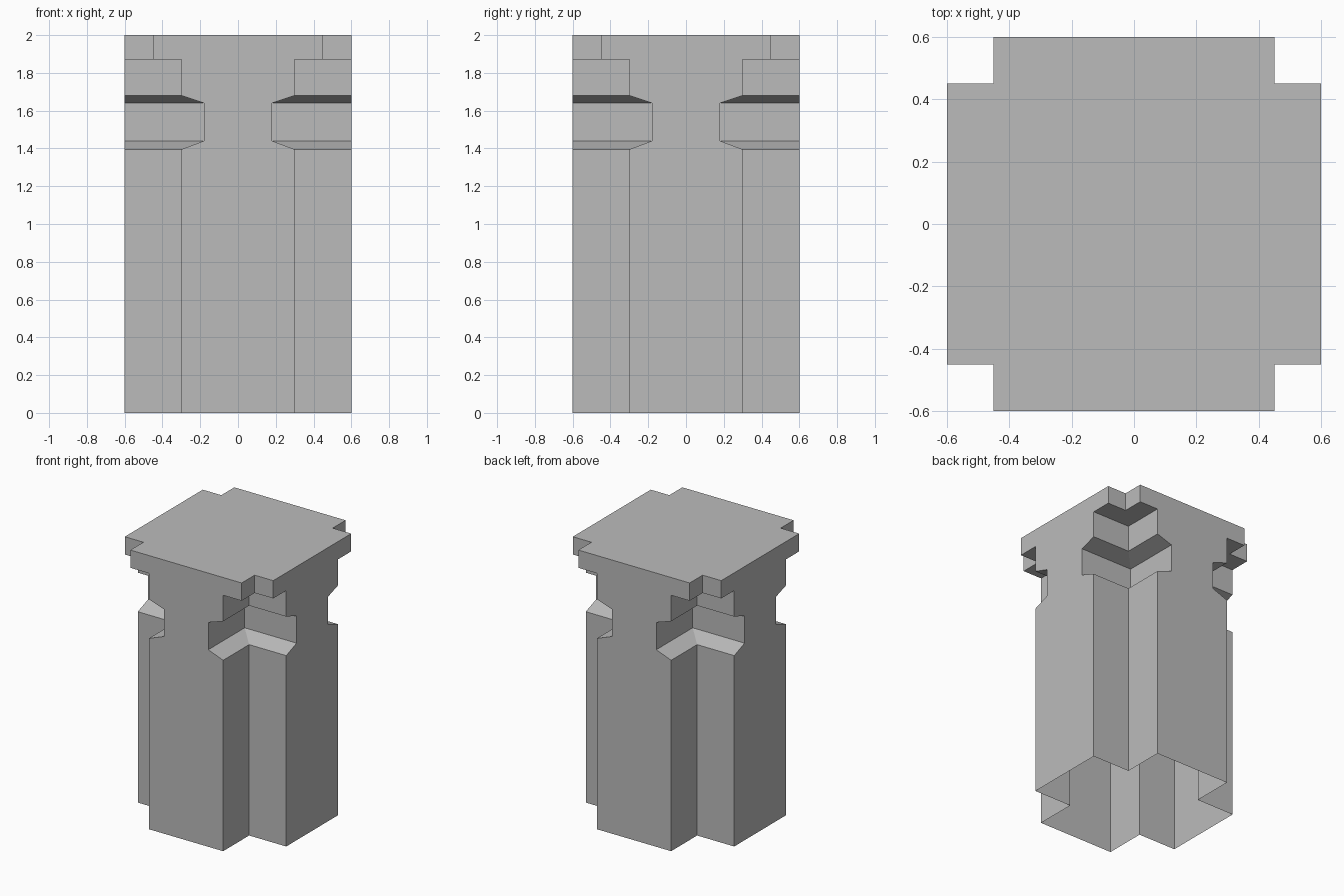
import bpy
import bmesh
from mathutils import Matrix, Vector

if "Cube" in bpy.data.objects:
    bpy.data.objects.remove(bpy.data.objects["Cube"])

HALF = 0.6
# Half-width of the cross arms at each height: shaft, waist groove, neck, cap
PROFILE = [(0.3, 0), (0.3, 1.395), (0.18, 1.44), (0.18, 1.64),
           (0.3, 1.68), (0.3, 1.87), (0.45, 1.87), (0.45, 2)]

grey = bpy.data.materials.new("stone grey")
grey.use_nodes = True
colour = (0.5, 0.5, 0.5, 1)
grey.diffuse_color = colour
grey.node_tree.nodes["Principled BSDF"].inputs["Base Color"].default_value = colour

bm = bmesh.new()


def add_face(points, turn):
    return bm.faces.new([bm.verts.new(turn @ Vector(p)) for p in points])


top_ring = []
for quarter in range(4):
    turn = Matrix.Rotation(quarter * 1.5707963, 3, 'Z')
    # Outer face of one arm
    right = [(w, -HALF, z) for w, z in PROFILE]
    left = [(-w, -HALF, z) for w, z in reversed(PROFILE)]
    add_face(right + left, turn)
    # Recessed corner beside the arm
    for (w0, z0), (w1, z1) in zip(PROFILE, PROFILE[1:]):
        low = [(w0, -HALF, z0), (w0, -w0, z0), (HALF, -w0, z0)]
        high = [(w1, -HALF, z1), (w1, -w1, z1), (HALF, -w1, z1)]
        for i in range(2):
            add_face([low[i], low[i + 1], high[i + 1], high[i]], turn)
    w, z = PROFILE[-1]
    top_ring += [turn @ Vector(p) for p in
                 [(-w, -HALF, z), (w, -HALF, z), (w, -w, z)]]

# Closed cap on top; the underside stays open
add_face(top_ring, Matrix.Identity(3))
bmesh.ops.remove_doubles(bm, verts=bm.verts[:], dist=0.0001)

mesh = bpy.data.meshes.new("cross_pillar")
bm.to_mesh(mesh)
bm.free()
mesh.materials.append(grey)
pillar = bpy.data.objects.new("cross_pillar", mesh)
bpy.context.collection.objects.link(pillar)
